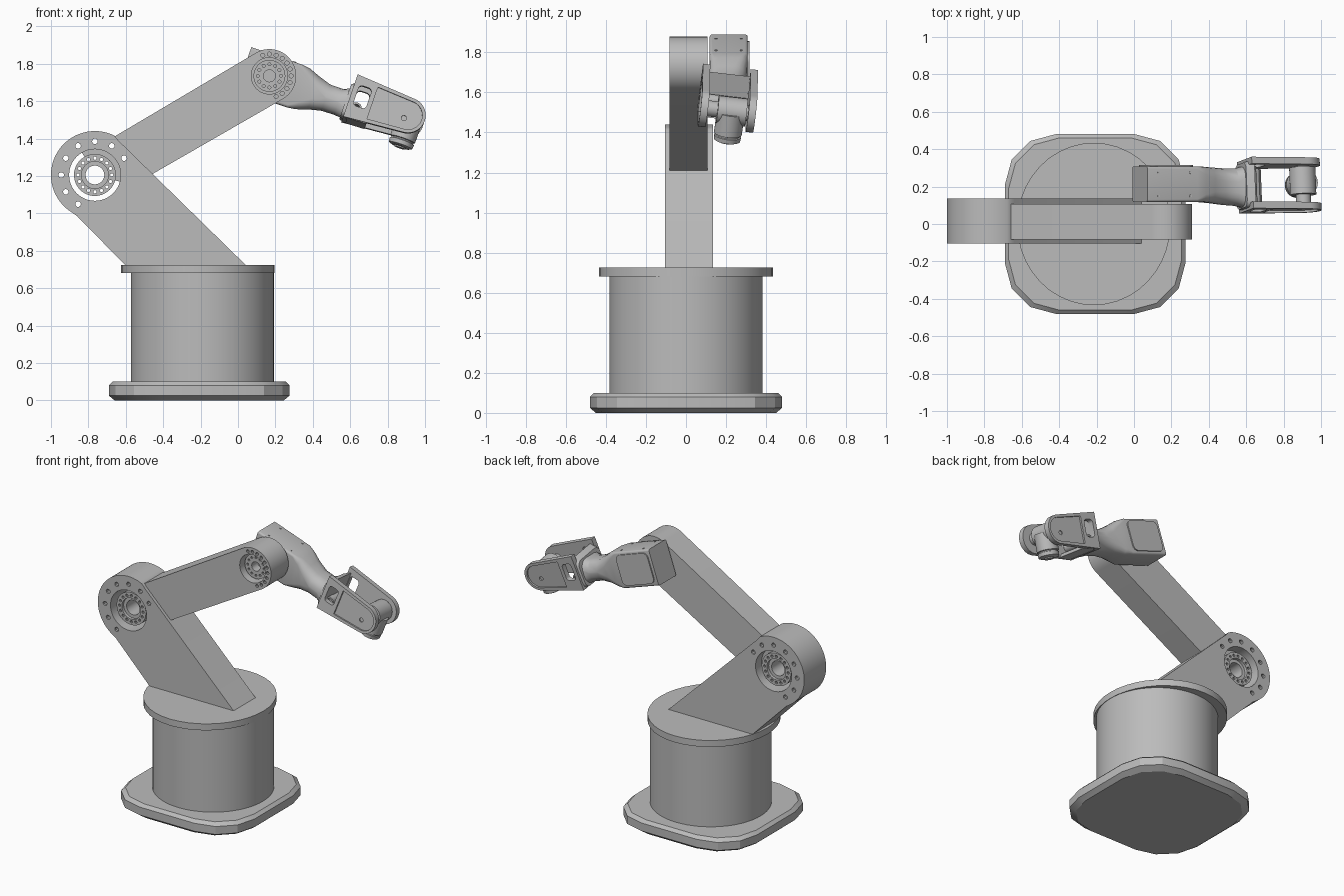
import bpy, bmesh, math
from mathutils import Matrix, Vector

cube = bpy.data.objects.get("Cube")
if cube:
    bpy.data.objects.remove(cube, do_unlink=True)

grey = bpy.data.materials.new("machine_grey")
grey.use_nodes = True
grey.diffuse_color = (0.5, 0.5, 0.5, 1)
grey.node_tree.nodes["Principled BSDF"].inputs["Base Color"].default_value = (0.5, 0.5, 0.5, 1)

ID = Matrix.Identity(4)


def finish(bm, name, frame=ID):
    bmesh.ops.recalc_face_normals(bm, faces=bm.faces)
    mesh = bpy.data.meshes.new(name)
    bm.to_mesh(mesh)
    bm.free()
    mesh.materials.append(grey)
    obj = bpy.data.objects.new(name, mesh)
    obj.matrix_world = frame
    bpy.context.collection.objects.link(obj)
    return obj


def skin(bm, rings):
    """Join matching rings of points into one capped solid."""
    loops = [[bm.verts.new(p) for p in ring] for ring in rings]
    n = len(loops[0])
    for a, b in zip(loops, loops[1:]):
        for i in range(n):
            j = (i + 1) % n
            bm.faces.new((a[i], a[j], b[j], b[i]))
    bm.faces.new(loops[0])
    bm.faces.new(loops[-1])


def loft(name, rings, frame=ID):
    bm = bmesh.new()
    skin(bm, rings)
    return finish(bm, name, frame)


def along_y(profile, y):
    return [(x, y, z) for x, z in profile]


def along_z(profile, z):
    return [(x, y, z) for x, y in profile]


def prism(name, profile, y0, y1, frame=ID):
    return loft(name, [along_y(profile, y0), along_y(profile, y1)], frame)


def arc(cx, cz, r, a0, a1, steps):
    angles = [math.radians(a0 + (a1 - a0) * i / steps) for i in range(steps + 1)]
    return [(cx + r * math.cos(a), cz + r * math.sin(a)) for a in angles]


def circle(cx, cz, r, steps=48):
    return arc(cx, cz, r, 0, 360, steps)[:-1]


def rounded(x0, x1, y0, y1, r, seg=4):
    corners = [(x1 - r, y1 - r, 0), (x0 + r, y1 - r, 90), (x0 + r, y0 + r, 180), (x1 - r, y0 + r, 270)]
    return [p for cx, cy, a in corners for p in arc(cx, cy, r, a, a + 90, seg)]


def stadium(u0, u1, cz, r0, r1):
    return [(u0, cz + r0)] + arc(u1, cz, r1, 90, -90, 20) + [(u0, cz - r0)]


def cut(obj, profiles, y0, y1):
    """Cut every profile out of the part between two depths."""
    bm = bmesh.new()
    for p in profiles:
        skin(bm, [along_y(p, y0), along_y(p, y1)])
    cutter = finish(bm, "cutter", obj.matrix_world.copy())
    cutter.hide_render = True
    mod = obj.modifiers.new("holes", "BOOLEAN")
    mod.operation, mod.solver, mod.object = "DIFFERENCE", "EXACT", cutter
    bpy.context.view_layer.objects.active = obj
    bpy.ops.object.modifier_apply(modifier=mod.name)
    bpy.data.objects.remove(cutter, do_unlink=True)


def bolt_circle(cx, cz, r, hole, count, a0=0, a1=360):
    step = 360 / count
    angles = [math.radians(a0 + step * i) for i in range(int((a1 - a0) / step))]
    return [circle(cx + r * math.cos(a), cz + r * math.sin(a), hole, 10) for a in angles]


# Base plate with chamfered rims, round column and turntable
def plate_ring(inset, z):
    return along_z(rounded(-0.69 + inset, 0.275 - inset, -0.48 + inset, 0.48 - inset, 0.27, 3), z)


loft("base_plate", [plate_ring(0.03, 0), plate_ring(0, 0.025), plate_ring(0, 0.08), plate_ring(0.02, 0.1)])
column = circle(-0.19, 0, 0.382, 64)
loft("column", [along_z(column, 0.09), along_z(column, 0.69)])
table = [(-0.215 + 0.41 * x, 0.434 * y) for x, y in circle(0, 0, 1, 40)]
loft("turntable", [along_z(table, 0.68), along_z(table, 0.725)])

# Lower arm with its round shoulder
SX, SZ = -0.765, 1.205
profile = arc(SX, SZ, 0.235, 62, 208, 36)
profile = arc(SX, SZ, 0.235, 64, 206 + 27, 40)
profile += [(-0.86, 0.985), (-0.6, 0.72), (0.045, 0.72), (-0.64, 1.39)]
lower_arm = prism("lower_arm", profile, -0.105, 0.135)
cut(lower_arm, [circle(SX, SZ, 0.138)], -0.2, 0.2)
cut(lower_arm, bolt_circle(SX, SZ, 0.18, 0.015, 12, 30, 270), -0.2, 0.2)

# Shoulder bearing hub and the web that holds it
hub = prism("shoulder_hub", circle(SX, SZ, 0.112), -0.075, 0.105)
cut(hub, [circle(SX, SZ, 0.05)] + bolt_circle(SX, SZ, 0.09, 0.009, 16), -0.2, 0.2)
cut(hub, [circle(SX, SZ, 0.072)], -0.2, -0.055)
cut(hub, [circle(SX, SZ, 0.072)], 0.085, 0.2)
web = arc(SX, SZ, 0.145, -15, 120, 20) + arc(SX, SZ, 0.105, 120, -15, 20)
prism("shoulder_web", web, -0.04, 0.07)

# Upper arm ending in the elbow drum
EX, EZ = 0.168, 1.735
profile = [(-0.67, 1.405), (-0.47, 1.203)] + arc(EX, EZ, 0.143, -60, 120, 32)
upper_arm = prism("upper_arm", profile, -0.083, 0.108)
cut(upper_arm, [circle(EX, EZ, 0.097)], -0.2, 0.05)
cut(upper_arm, bolt_circle(EX, EZ, 0.116, 0.011, 20, -72, 126), -0.2, -0.03)
elbow_hub = prism("elbow_hub", circle(EX, EZ, 0.085), -0.045, 0.06)
cut(elbow_hub, [circle(EX, EZ, 0.032, 24)] + bolt_circle(EX, EZ, 0.062, 0.008, 12), -0.2, 0.02)

# Forearm: boxy housing narrowing into a round neck, in a tilted frame
TILT = Matrix.Translation((0.17, 0, 1.73)) @ Matrix.Rotation(math.radians(19), 4, "Y")
sections = [  # along, y from, y to, low, high, corner radius
    (-0.145, 0.118, 0.308, -0.125, 0.118, 0.012),
    (0.14, 0.118, 0.308, -0.125, 0.118, 0.015),
    (0.19, 0.118, 0.306, -0.118, 0.112, 0.04),
    (0.25, 0.112, 0.302, -0.098, 0.088, 0.06),
    (0.32, 0.102, 0.298, -0.082, 0.066, 0.07),
    (0.39, 0.097, 0.296, -0.08, 0.066, 0.07),
    (0.44, 0.085, 0.31, -0.085, 0.085, 0.06),
]
loft("forearm", [[(u, y, z) for y, z in rounded(*s)] for u, *s in sections], TILT)
prism("housing_cover", rounded(-0.125, 0.13, -0.105, 0.1, 0.035), 0.3, 0.316, TILT)

# Small screws on the housing top
for u in (-0.08, 0.1):
    for y in (0.15, 0.275):
        loft("housing_screw", [along_z(circle(u, y, 0.007, 10), z) for z in (0.11, 0.121)], TILT)

# Wrist fork, rolled slightly around the forearm axis
pivot = Matrix.Translation((0, 0.205, 0.02))
ROLL = TILT @ pivot @ Matrix.Rotation(math.radians(-7), 4, "X") @ pivot.inverted()
bridge = [(0.425, y, z) for y, z in rounded(0.085, 0.325, -0.085, 0.095, 0.04)]
bridge2 = [(0.465, y, z) for y, z in rounded(0.075, 0.338, -0.092, 0.12, 0.03)]
loft("fork_bridge", [bridge, bridge2], ROLL)
prism("fork_floor", [(0.44, -0.09), (0.57, -0.085), (0.55, -0.06), (0.44, -0.03)], 0.08, 0.33, ROLL)

outer = stadium(0.44, 0.765, 0.03, 0.12, 0.095)
inset = stadium(0.565, 0.765, 0.03, 0.09, 0.077)
window = rounded(0.468, 0.54, -0.015, 0.1, 0.02)
for name, y0, y1, face in (("front_fork", 0.068, 0.105, 0.068), ("back_fork", 0.308, 0.345, 0.345)):
    fork = prism(name, outer, y0, y1, ROLL)
    cut(fork, [inset], face - 0.012, face + 0.012)
    cut(fork, [window, circle(0.75, 0.01, 0.014, 16)], y0 - 0.1, y1 + 0.1)

# Wrist ring between the forks beside the window
ring = prism("wrist_ring", circle(0.49, -0.02, 0.03, 24), 0.1, 0.31, ROLL)
cut(ring, [circle(0.49, -0.02, 0.02, 24)], 0, 0.4)

# Tool joint between the fork tips, with pins and a flanged drum below
prism("tool_joint", circle(0.765, 0.03, 0.07, 32), 0.155, 0.3, ROLL)
prism("joint_pin", circle(0.765, 0.03, 0.04, 24), 0.09, 0.325, ROLL)
drum = [(-0.125, 0.05), (-0.118, 0.066), (-0.095, 0.068), (-0.092, 0.062),
        (-0.086, 0.062), (-0.083, 0.07), (0.03, 0.07)]
loft("tool_drum", [along_z(circle(0.78, 0.222, r, 32), z) for z, r in drum], ROLL)
loft("tool_flange", [along_z(circle(0.78, 0.222, 0.03, 24), z) for z in (-0.132, -0.12)], ROLL)

# Soft shading on round walls, crisp edges elsewhere
bpy.ops.object.select_all(action="DESELECT")
for obj in bpy.context.scene.objects:
    if obj.type == "MESH" and obj.data.materials and obj.data.materials[0] == grey:
        obj.select_set(True)
        bpy.context.view_layer.objects.active = obj
bpy.ops.object.shade_smooth_by_angle(angle=math.radians(28))
